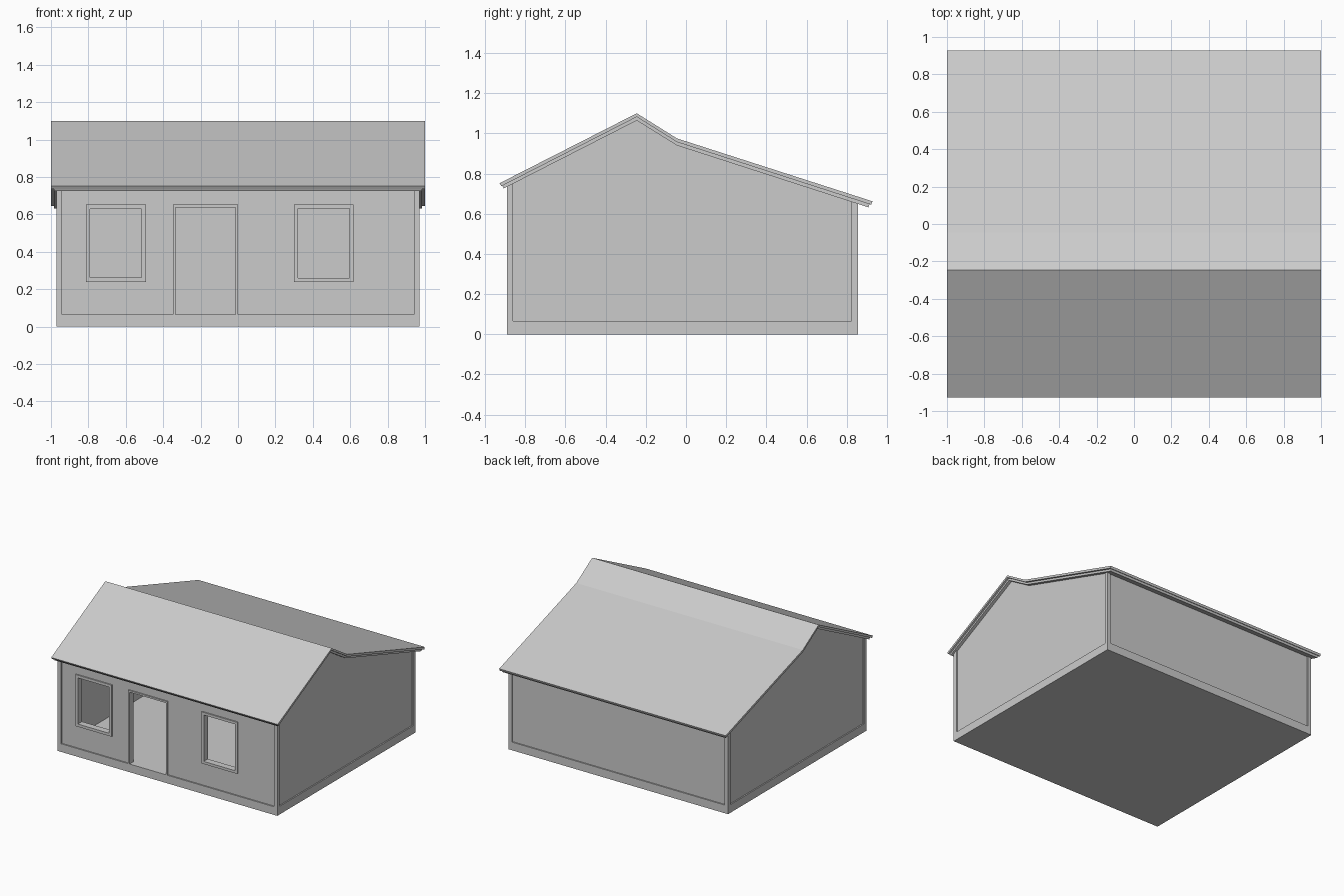
import bpy, bmesh

if "Cube" in bpy.data.objects:
    bpy.data.objects.remove(bpy.data.objects["Cube"])


def make(name, bm):
    bmesh.ops.recalc_face_normals(bm, faces=bm.faces)
    me = bpy.data.meshes.new(name)
    bm.to_mesh(me)
    bm.free()
    ob = bpy.data.objects.new(name, me)
    bpy.context.collection.objects.link(ob)
    return ob


def prism(name, pts, x0, x1):
    """Extrude a (y, z) profile from x0 to x1."""
    bm = bmesh.new()
    face = bm.faces.new([bm.verts.new((x0, y, z)) for y, z in pts])
    ext = bmesh.ops.extrude_face_region(bm, geom=[face])["geom"]
    bmesh.ops.translate(bm, vec=(x1 - x0, 0, 0),
                        verts=[v for v in ext if isinstance(v, bmesh.types.BMVert)])
    return make(name, bm)


def box(name, x0, x1, y0, y1, z0, z1):
    return prism(name, [(y0, z0), (y1, z0), (y1, z1), (y0, z1)], x0, x1)


def cut(target, cutter):
    mod = target.modifiers.new("cut", "BOOLEAN")
    mod.operation = "DIFFERENCE"
    mod.solver = "EXACT"
    mod.object = cutter
    cutter.hide_render = True
    cutter.hide_viewport = True


FLOOR = 0.065
X, FRONT, BACK = 0.97, -0.89, 0.855      # outer size of base and posts
RECESS, THICK, POST = 0.01, 0.04, 0.03

# Floor slab
box("base_slab", -X, X, FRONT, BACK, 0, FLOOR)

# Two roof layers, bent behind the ridge
RIDGE, BEND = -0.245, -0.045
prism("roof_top_layer", [(-0.928, 0.752), (RIDGE, 1.10), (BEND, 0.975), (0.928, 0.662),
                         (0.922, 0.645), (BEND, 0.957), (RIDGE, 1.082), (-0.919, 0.737)], -1, 1)
prism("roof_under_layer", [(-0.914, 0.740), (RIDGE, 1.082), (BEND, 0.957), (0.914, 0.648),
                           (0.908, 0.632), (BEND, 0.940), (RIDGE, 1.064), (-0.907, 0.726)],
      -0.985, 0.985)


def roof_z(y):
    """Height just inside the under layer at the eaves."""
    if y < 0:
        return 1.072 + (y - RIDGE) * 0.511
    return 0.948 - (y - BEND) * 0.322


# Gable end walls
wf, wb, wx = FRONT + RECESS, BACK - RECESS, X - RECESS
gable = [(wf, FLOOR), (wb, FLOOR), (wb, roof_z(wb)), (BEND, 0.948),
         (RIDGE, 1.072), (wf, roof_z(wf))]
for side, s in (("left", -1), ("right", 1)):
    prism(side + "_gable_wall", gable, *sorted((s * wx, s * (wx - THICK))))

# Back and front walls
ix = wx - THICK
y = wb - THICK
prism("back_wall", [(y, FLOOR), (wb, FLOOR), (wb, roof_z(wb)), (y, roof_z(y))], -ix, ix)
y = wf + THICK
front = prism("front_wall", [(wf, FLOOR), (y, FLOOR), (y, roof_z(y)), (wf, roof_z(wf))], -ix, ix)

# Corner posts
for side, s in (("left", -1), ("right", 1)):
    for end, ya, yb in (("front", FRONT, FRONT + POST), ("back", BACK - POST, BACK)):
        prism(f"{end}_{side}_post", [(ya, FLOOR), (yb, FLOOR), (yb, roof_z(yb)), (ya, roof_z(ya))],
              *sorted((s * X, s * (X - POST))))

# Window and door openings with raised frames
openings = [("left_window", -0.813, -0.493, 0.24, 0.652, 0.022),
            ("right_window", 0.300, 0.617, 0.24, 0.652, 0.021),
            ("door", -0.348, 0.0, FLOOR, 0.652, 0.014)]
for name, x0, x1, z0, z1, w in openings:
    drop = 0.02 if name == "door" else 0
    cut(front, box(name + "_cutter", x0 + 0.002, x1 - 0.002, wf - 0.1, wf + 0.1,
                   z0 - drop + 0.002, z1 - 0.002))
    ya, yb = FRONT, wf + THICK + 0.002
    low = z0 if name == "door" else z0 + w
    box(name + "_frame_left", x0, x0 + w, ya, yb, low, z1 - w)
    box(name + "_frame_right", x1 - w, x1, ya, yb, low, z1 - w)
    box(name + "_frame_top", x0, x1, ya, yb, z1 - w, z1)
    if name != "door":
        box(name + "_frame_sill", x0, x1, ya, yb, z0, z0 + w)
